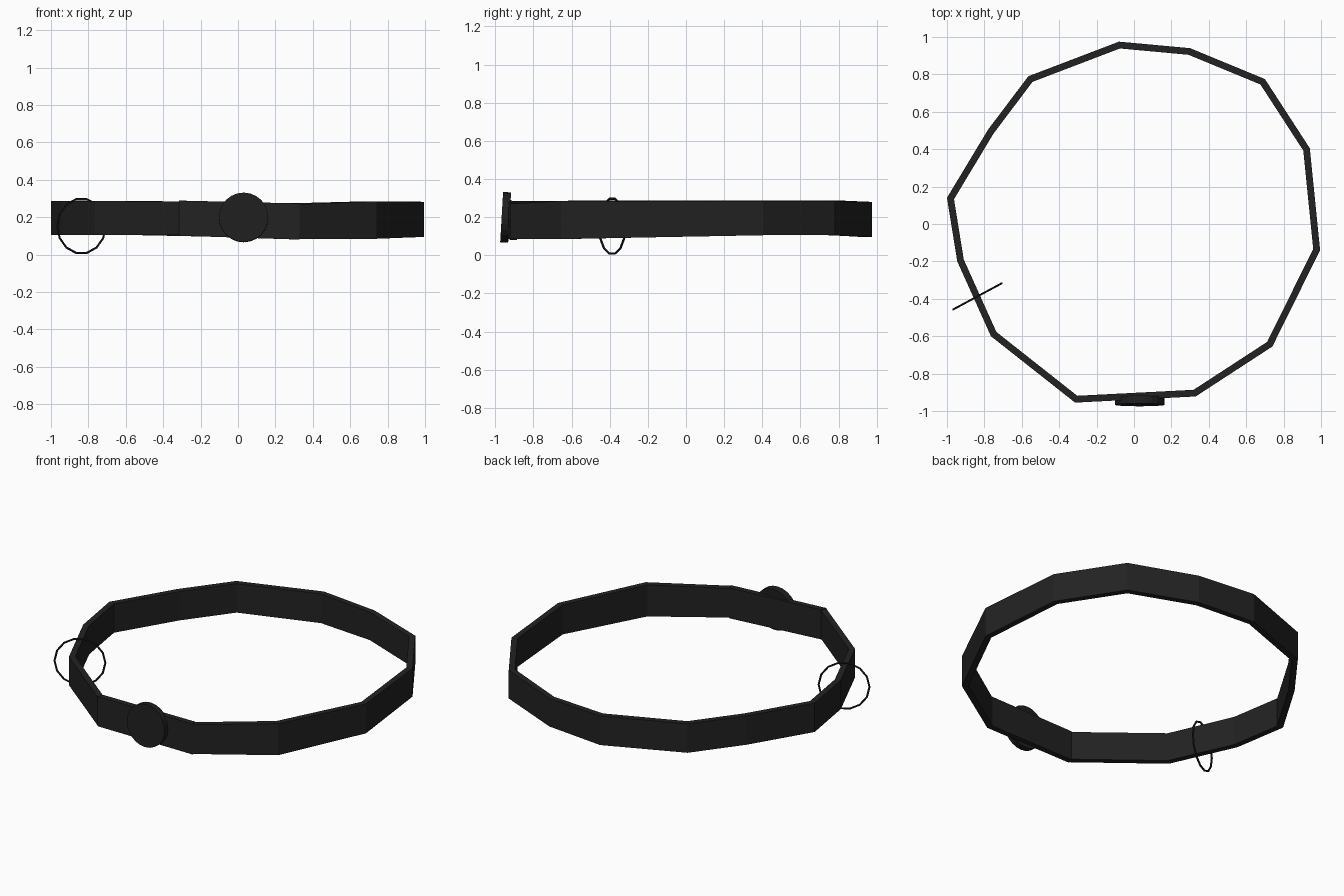
import bpy, bmesh, math
from mathutils import Vector

if "Cube" in bpy.data.objects:
    bpy.data.objects.remove(bpy.data.objects["Cube"])


def material(name, value):
    m = bpy.data.materials.new(name)
    m.diffuse_color = (value, value, value, 1)
    m.use_nodes = True
    m.node_tree.nodes["Principled BSDF"].inputs["Base Color"].default_value = m.diffuse_color
    return m


LEATHER = material("black leather", 0.016)
METAL = material("black metal", 0.014)
THICK = 0.036

# outer outline of the belt, counter-clockwise from the front left: x, y, bottom, top
OUTLINE = [
    (-0.315, -0.955, 0.105, 0.285), (0.33, -0.922, 0.085, 0.270),
    (0.74, -0.655, 0.085, 0.285), (0.995, -0.14, 0.095, 0.282),
    (0.94, 0.405, 0.105, 0.285), (0.70, 0.775, 0.105, 0.285),
    (0.30, 0.94, 0.098, 0.275), (-0.08, 0.975, 0.095, 0.280),
    (-0.565, 0.79, 0.105, 0.288), (-0.78, 0.505, 0.105, 0.288),
    (-1.0, 0.14, 0.105, 0.288), (-0.945, -0.20, 0.105, 0.288),
    (-0.765, -0.60, 0.105, 0.286),
]


def inner_corner(i):
    """Outline corner moved inwards by the strap thickness (mitred)."""
    n = len(OUTLINE)
    a, p, b = (Vector(OUTLINE[k % n][:2]) for k in (i - 1, i, i + 1))
    d1, d2 = (p - a).normalized(), (b - p).normalized()
    n1, n2 = Vector((-d1.y, d1.x)), Vector((-d2.y, d2.x))
    m = (n1 + n2).normalized()
    return p + m * THICK / m.dot(n1)


def strap(name, indices, grow=0.0):
    bm = bmesh.new()
    rings = []
    for i in indices:
        x, y, z0, z1 = OUTLINE[i % len(OUTLINE)]
        q = inner_corner(i % len(OUTLINE))
        z0, z1 = z0 - grow, z1 + grow
        rings.append([bm.verts.new(v) for v in
                      ((x, y, z0), (x, y, z1), (q.x, q.y, z1), (q.x, q.y, z0))])
    for r, s in zip(rings, rings[1:]):
        for k in range(4):
            bm.faces.new((r[k], s[k], s[k - 3], r[k - 3]))
    bm.faces.new(rings[0])
    bm.faces.new(rings[-1][::-1])
    bmesh.ops.recalc_face_normals(bm, faces=bm.faces)
    me = bpy.data.meshes.new(name)
    bm.to_mesh(me)
    bm.free()
    me.materials.append(LEATHER)
    ob = bpy.data.objects.new(name, me)
    bpy.context.collection.objects.link(ob)


# long strap around the back, and the slightly taller overlapping front end
strap("belt_strap", range(1, 14))
strap("belt_front_overlap", (0, 1), 0.004)

# round buckle, leaning back slightly
bpy.ops.mesh.primitive_cylinder_add(vertices=24, radius=0.132, depth=0.042,
                                    location=(0.03, -0.946, 0.199),
                                    rotation=(math.radians(86.7), 0, 0))
buckle = bpy.context.object
buckle.name = "buckle_disc"
buckle.data.materials.append(METAL)

# thin hanging ring around the strap
bpy.ops.mesh.primitive_torus_add(major_segments=14, minor_segments=6,
                                 major_radius=0.147, minor_radius=0.006,
                                 location=(-0.837, -0.387, 0.153),
                                 rotation=(math.radians(90), 0, math.radians(28.3)))
ring = bpy.context.object
ring.name = "hanging_ring"
ring.data.materials.append(METAL)
